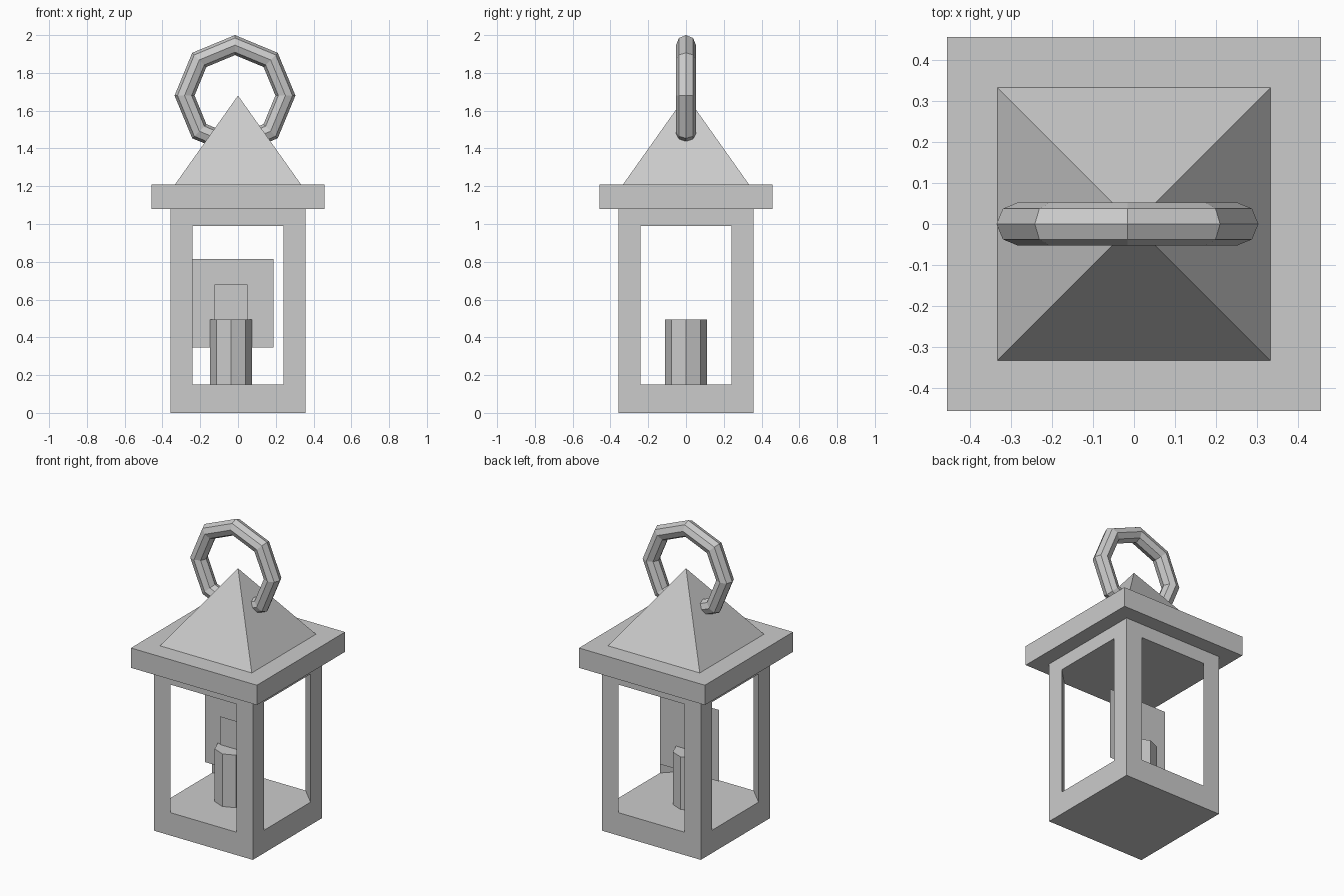
import bpy, bmesh, math

if "Cube" in bpy.data.objects:
    bpy.data.objects.remove(bpy.data.objects["Cube"])


def prism(name, outline, z0, z1):
    """Closed vertical prism from a 2D outline."""
    bm = bmesh.new()
    face = bm.faces.new([bm.verts.new((x, y, z0)) for x, y in outline])
    top = bmesh.ops.extrude_face_region(bm, geom=[face])["geom"]
    for v in top:
        if isinstance(v, bmesh.types.BMVert):
            v.co.z = z1
    bmesh.ops.recalc_face_normals(bm, faces=bm.faces)
    return finish(name, bm)


def card(name, x0, x1, z0, z1, y):
    """Single flat card facing the front."""
    bm = bmesh.new()
    bm.faces.new([bm.verts.new(p) for p in
                  ((x0, y, z0), (x1, y, z0), (x1, y, z1), (x0, y, z1))])
    return finish(name, bm)


def finish(name, bm):
    mesh = bpy.data.meshes.new(name)
    bm.to_mesh(mesh)
    bm.free()
    ob = bpy.data.objects.new(name, mesh)
    bpy.context.collection.objects.link(ob)
    return ob


def square(r):
    return [(-r, -r), (r, -r), (r, r), (-r, r)]


# Housing: a block whose chamfered hollow leaves four triangular corner posts
W, OPEN, REACH = 0.358, 0.24, 0.42
near = W + OPEN - REACH
hollow = [(REACH, -near), (REACH, near), (near, REACH), (-near, REACH),
          (-REACH, near), (-REACH, -near), (-near, -REACH), (near, -REACH)]
housing = prism("housing", square(W), 0, 1.08)
cutter = prism("window_cutter", hollow, 0.15, 0.99)
cutter.hide_render = True
cutter.hide_viewport = True
mod = housing.modifiers.new("windows", "BOOLEAN")
mod.object = cutter
mod.operation = "DIFFERENCE"
mod.solver = "EXACT"

# Roof slab and pyramid
prism("roof_slab", square(0.457), 1.08, 1.21)
bpy.ops.mesh.primitive_cone_add(vertices=4, radius1=0.333 * math.sqrt(2), radius2=0,
                                depth=0.47, location=(0, 0, 1.445),
                                rotation=(0, 0, math.pi / 4))
bpy.context.object.name = "roof_pyramid"

# Carrying ring, its lower part sunk in the roof
bpy.ops.mesh.primitive_torus_add(major_segments=8, minor_segments=8,
                                 major_radius=0.267, minor_radius=0.053,
                                 location=(-0.016, 0, 1.68),
                                 rotation=(math.pi / 2, 0, 0))
bpy.context.object.name = "carrying_ring"

# Eight-sided candle
candle = [(-0.037 + 0.11 * math.cos(i * math.pi / 4), 0.11 * math.sin(i * math.pi / 4))
          for i in range(8)]
prism("candle", candle, 0.15, 0.495)

# Flame and glow cards
card("flame_card", -0.125, 0.05, 0.48, 0.68, -0.01)
card("glow_card", -0.24, 0.188, 0.345, 0.815, 0)
